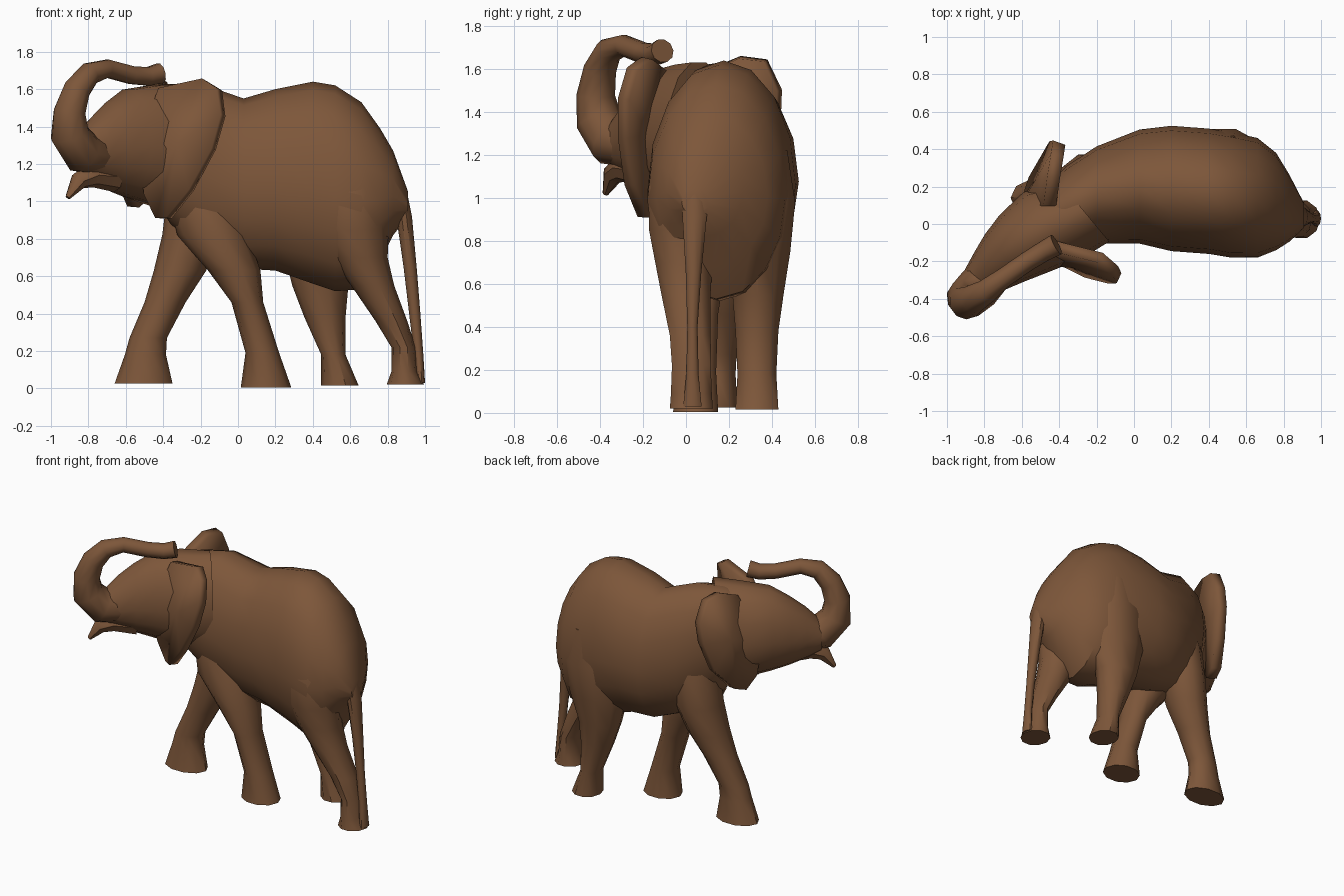
import bpy, bmesh, math
from mathutils import Vector

brown = bpy.data.materials.new("carved brown wood")
brown.diffuse_color = (0.205, 0.094, 0.042, 1)


def finish(name, bm, thickness=0):
    bmesh.ops.recalc_face_normals(bm, faces=bm.faces)
    me = bpy.data.meshes.new(name)
    bm.to_mesh(me)
    bm.free()
    me.materials.append(brown)
    ob = bpy.data.objects.new(name, me)
    bpy.context.collection.objects.link(ob)
    if thickness:
        mod = ob.modifiers.new("thickness", 'SOLIDIFY')
        mod.thickness = thickness
        mod.offset = 0
    bpy.ops.object.select_all(action='DESELECT')
    ob.select_set(True)
    bpy.context.view_layer.objects.active = ob
    bpy.ops.object.shade_smooth_by_angle(angle=math.radians(42))
    return ob


def loft(name, rings, sides=12):
    """Skin rings given as (centre, sideways vector, up vector, down vector)."""
    bm = bmesh.new()
    loops = []
    for c, u, up, dn in rings:
        loop = []
        for i in range(sides):
            a = math.tau * i / sides
            s = math.sin(a)
            loop.append(bm.verts.new(c + u * math.cos(a) + (up * s if s > 0 else dn * -s)))
        loops.append(loop)
    for a, b in zip(loops, loops[1:]):
        for i in range(sides):
            j = (i + 1) % sides
            bm.faces.new((a[i], a[j], b[j], b[i]))
    bm.faces.new(loops[0])
    bm.faces.new(loops[-1])
    return finish(name, bm)


def trunk_like(name, path, sides=10, flat=1.0):
    """Tube along points (x, y, z, radius), kept in the head's vertical plane."""
    pts = [Vector(p[:3]) for p in path]
    rings = []
    for i, p in enumerate(pts):
        t = (pts[min(i + 1, len(pts) - 1)] - pts[max(i - 1, 0)]).normalized()
        side = Vector((-0.6, 0.8, 0))
        side = (side - t * side.dot(t)).normalized()
        up = t.cross(side) * path[i][3]
        rings.append((p, side * path[i][3] * flat, up, -up))
    return loft(name, rings, sides)


def upright(stations, axis):
    """Rings standing upright: (x, y, half width, bottom, top)."""
    rings = []
    for x, y, w, zb, zt in stations:
        zm = zb + (zt - zb) * 0.46
        rings.append((Vector((x, y, zm)), axis * w,
                      Vector((0, 0, zt - zm)), Vector((0, 0, zb - zm))))
    return rings


# Barrel body from the neck to the rump
loft("body", upright([
    (-0.46, 0.05, 0.16, 1.02, 1.58), (-0.36, 0.09, 0.22, 0.88, 1.62),
    (-0.2, 0.155, 0.26, 0.72, 1.63), (0.03, 0.20, 0.305, 0.64, 1.55),
    (0.2, 0.19, 0.335, 0.63, 1.60), (0.4, 0.175, 0.335, 0.56, 1.64),
    (0.52, 0.155, 0.335, 0.52, 1.62), (0.66, 0.14, 0.32, 0.53, 1.53),
    (0.76, 0.12, 0.26, 0.68, 1.39), (0.83, 0.085, 0.18, 0.82, 1.27),
    (0.91, 0.045, 0.065, 0.92, 1.05)], Vector((0, 1, 0))), 16)

# Head turned towards the front
loft("head", upright([
    (-0.26, 0.06, 0.20, 0.97, 1.64), (-0.44, -0.01, 0.235, 0.97, 1.63),
    (-0.59, -0.105, 0.20, 1.02, 1.605), (-0.69, -0.18, 0.165, 1.06, 1.53),
    (-0.77, -0.25, 0.13, 1.10, 1.45), (-0.84, -0.32, 0.10, 1.15, 1.35)],
    Vector((-0.64, 0.77, 0))), 14)

# Raised trunk curling back over the forehead
trunk_like("trunk", [
    (-0.74, -0.25, 1.24, 0.10), (-0.83, -0.34, 1.26, 0.115),
    (-0.90, -0.405, 1.36, 0.105), (-0.90, -0.42, 1.48, 0.087),
    (-0.86, -0.40, 1.60, 0.074), (-0.79, -0.36, 1.685, 0.062),
    (-0.70, -0.29, 1.71, 0.05), (-0.57, -0.20, 1.675, 0.05),
    (-0.48, -0.145, 1.668, 0.052), (-0.415, -0.11, 1.685, 0.056)], flat=1.05)

# Pointed lower lip, joined to the jaw
trunk_like("lower_lip", [
    (-0.66, -0.20, 1.13, 0.08), (-0.78, -0.29, 1.14, 0.065),
    (-0.85, -0.34, 1.11, 0.05), (-0.91, -0.375, 1.02, 0.014)], 8)


# Legs: horizontal rings of (x, y, z, half length, half width)
def leg(name, stations):
    return loft(name, [(Vector((x, y, z)), Vector((rx, 0, 0)), Vector((0, ry, 0)),
                        Vector((0, -ry, 0))) for x, y, z, rx, ry in stations], 10)


leg("front_leg_near", [
    (-0.19, 0.10, 1.22, 0.14, 0.12), (-0.18, 0.07, 1.0, 0.185, 0.15),
    (-0.135, 0.05, 0.82, 0.19, 0.155),
    (-0.02, 0.04, 0.63, 0.14, 0.145), (0.05, 0.04, 0.46, 0.085, 0.115),
    (0.13, 0.045, 0.19, 0.09, 0.10), (0.15, 0.045, 0.005, 0.135, 0.11)])
leg("front_leg_far", [
    (-0.2, 0.2, 1.22, 0.12, 0.14), (-0.22, 0.21, 1.02, 0.16, 0.165),
    (-0.25, 0.21, 0.82, 0.155, 0.17),
    (-0.31, 0.19, 0.63, 0.14, 0.14), (-0.39, 0.17, 0.46, 0.11, 0.11),
    (-0.48, 0.15, 0.27, 0.10, 0.09), (-0.495, 0.145, 0.18, 0.11, 0.09),
    (-0.505, 0.14, 0.025, 0.155, 0.105)])
leg("hind_leg_near", [
    (0.60, 0.06, 1.28, 0.15, 0.17), (0.60, 0.01, 1.05, 0.22, 0.195),
    (0.61, -0.01, 0.85, 0.195, 0.17),
    (0.65, -0.01, 0.70, 0.15, 0.14), (0.72, 0.0, 0.55, 0.115, 0.12),
    (0.82, 0.02, 0.36, 0.085, 0.10), (0.885, 0.025, 0.22, 0.065, 0.095),
    (0.89, 0.025, 0.09, 0.07, 0.10), (0.895, 0.025, 0.02, 0.10, 0.105)])
leg("hind_leg_far", [
    (0.48, 0.31, 1.22, 0.17, 0.17), (0.47, 0.335, 0.98, 0.24, 0.182),
    (0.45, 0.335, 0.75, 0.21, 0.158),
    (0.44, 0.335, 0.55, 0.15, 0.125), (0.465, 0.33, 0.38, 0.11, 0.105),
    (0.51, 0.33, 0.18, 0.065, 0.095), (0.545, 0.33, 0.015, 0.10, 0.105)])

# Straight tail hanging down to the heel
leg("tail", [
    (0.86, 0.04, 1.07, 0.04, 0.06), (0.888, 0.04, 0.92, 0.042, 0.06),
    (0.920, 0.035, 0.65, 0.035, 0.038), (0.945, 0.03, 0.40, 0.03, 0.025),
    (0.966, 0.03, 0.18, 0.025, 0.03), (0.975, 0.03, 0.03, 0.025, 0.045)])


# Ears: outlined sheets given some thickness
def ear(name, outline, thickness):
    bm = bmesh.new()
    face = bm.faces.new([bm.verts.new(p) for p in outline])
    bmesh.ops.poke(bm, faces=[face])
    return finish(name, bm, thickness)


ear("ear_near", [
    (-0.42, -0.12, 1.60), (-0.18, -0.18, 1.65), (-0.10, -0.25, 1.60),
    (-0.08, -0.29, 1.46), (-0.13, -0.29, 1.28), (-0.25, -0.26, 1.06),
    (-0.37, -0.20, 0.91), (-0.43, -0.16, 0.91), (-0.50, -0.16, 1.04),
    (-0.53, -0.19, 1.3)], 0.06)
ear("ear_far", [
    (-0.45, 0.10, 1.59), (-0.43, 0.25, 1.655), (-0.41, 0.37, 1.64),
    (-0.40, 0.435, 1.50), (-0.42, 0.43, 1.36), (-0.46, 0.36, 1.15),
    (-0.53, 0.24, 1.0), (-0.56, 0.15, 0.97), (-0.60, 0.08, 1.06),
    (-0.61, 0.03, 1.3)], 0.07)
